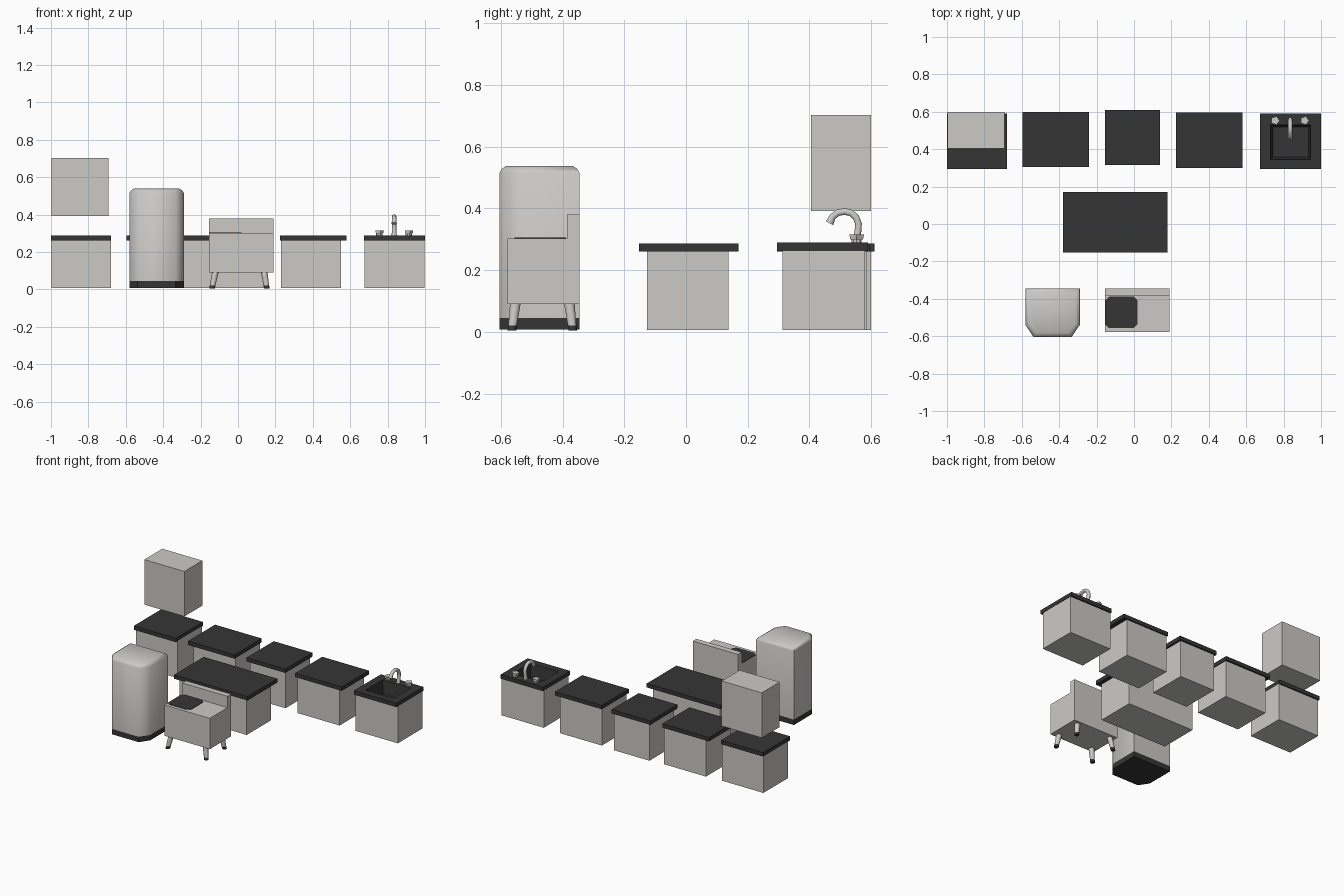
import bpy, bmesh, math
from mathutils import Vector

if "Cube" in bpy.data.objects:
    bpy.data.objects.remove(bpy.data.objects["Cube"])


def material(name, rgb):
    m = bpy.data.materials.new(name)
    m.diffuse_color = (*rgb, 1)
    m.use_nodes = True
    m.node_tree.nodes["Principled BSDF"].inputs["Base Color"].default_value = m.diffuse_color
    return m


LIGHT = material("warm light grey", (0.60, 0.59, 0.56))
DARK = material("charcoal", (0.036, 0.036, 0.036))


def loft(name, rings, mat, smooth=None, cap_start=True, cap_end=True):
    """Skin a list of equal-length point rings."""
    bm = bmesh.new()
    vs = [[bm.verts.new(p) for p in r] for r in rings]
    n = len(vs[0])
    for a, b in zip(vs, vs[1:]):
        for i in range(n):
            j = (i + 1) % n
            bm.faces.new((a[i], a[j], b[j], b[i]))
    if cap_start:
        bm.faces.new(vs[0][::-1])
    if cap_end:
        bm.faces.new(vs[-1])
    bmesh.ops.recalc_face_normals(bm, faces=bm.faces)
    me = bpy.data.meshes.new(name)
    bm.to_mesh(me)
    bm.free()
    me.materials.append(mat)
    ob = bpy.data.objects.new(name, me)
    bpy.context.collection.objects.link(ob)
    if smooth:
        bpy.ops.object.select_all(action='DESELECT')
        ob.select_set(True)
        bpy.context.view_layer.objects.active = ob
        bpy.ops.object.shade_smooth_by_angle(angle=math.radians(smooth))
    return ob


def rect(x0, x1, y0, y1, z):
    return [(x0, y0, z), (x1, y0, z), (x1, y1, z), (x0, y1, z)]


def box(name, x0, x1, y0, y1, z0, z1, mat, **kw):
    return loft(name, [rect(x0, x1, y0, y1, z0), rect(x0, x1, y0, y1, z1)], mat, **kw)


def ring(c, r, t=(0, 0, 1), n=10, star=1.0):
    """Circle around c facing along t (t lies in the yz plane)."""
    x = Vector((1, 0, 0))
    u = Vector(t).normalized().cross(x)
    return [Vector(c) + r * (star if i % 2 else 1) *
            (math.cos(math.tau * i / n) * x + math.sin(math.tau * i / n) * u)
            for i in range(n)]


# Base cabinets with worktops: top rectangle, then body rectangle
cabinets = {
    "left_cabinet": ((-1.0, -0.68, 0.295, 0.59), (-0.997, -0.68, 0.313, 0.582)),
    "inner_left_cabinet": ((-0.595, -0.24, 0.305, 0.60), (-0.565, -0.245, 0.325, 0.59)),
    "middle_cabinet": ((-0.155, 0.14, 0.315, 0.61), (-0.142, 0.127, 0.335, 0.60)),
    "inner_right_cabinet": ((0.225, 0.58, 0.30, 0.595), (0.23, 0.55, 0.32, 0.587)),
    "island": ((-0.38, 0.18, -0.153, 0.17), (-0.355, 0.155, -0.127, 0.138)),
}
for name, (top, body) in cabinets.items():
    box(name + "_body", *body, 0.006, 0.262, LIGHT)
    box(name + "_worktop", *top, 0.26, 0.287, DARK)

# Wall cabinet
box("wall_cabinet", -0.997, -0.692, 0.405, 0.60, 0.392, 0.702, LIGHT)

# Sink cabinet: open body, worktop with sunken basin
sink_body = (0.677, 0.998, 0.313, 0.58)
box("sink_cabinet_body", *sink_body, 0.006, 0.262, LIGHT, cap_end=False)
sink_top = (0.675, 1.0, 0.295, 0.59)
loft("sink_worktop", [
    rect(*sink_body, 0.262), rect(*sink_top, 0.262), rect(*sink_top, 0.289),
    rect(0.73, 0.945, 0.345, 0.53, 0.289), rect(0.742, 0.933, 0.357, 0.518, 0.20),
], DARK, cap_start=False)

# Faucet: curved spout
path = [Vector((0.835, y, z)) for y, z in (
    (0.551, 0.286), (0.557, 0.325), (0.559, 0.35), (0.551, 0.371), (0.535, 0.385),
    (0.514, 0.390), (0.492, 0.386), (0.475, 0.373), (0.465, 0.352))]
rings = []
for i, p in enumerate(path):
    t = path[min(i + 1, len(path) - 1)] - path[max(i - 1, 0)]
    rings.append(ring(p, 0.014 if i in (0, len(path) - 1) else 0.0115, t))
loft("faucet_spout", rings, LIGHT, smooth=50)

# Faucet: star-shaped handles
for side, x in (("left", 0.755), ("right", 0.912)):
    loft(side + "_tap_handle", [
        ring((x, 0.553, 0.287), 0.017),
        ring((x, 0.553, 0.297), 0.017),
        ring((x, 0.553, 0.301), 0.022, star=0.8),
        ring((x, 0.553, 0.315), 0.025, star=0.75),
    ], LIGHT)

# Fridge: chamfered front corners, softened top, dark plinth
outline = [(-0.29, -0.345), (-0.58, -0.345), (-0.58, -0.54),
           (-0.537, -0.604), (-0.333, -0.604), (-0.29, -0.54)]


def fridge_ring(z, inset=0.0):
    cx, cy, hx, hy = -0.435, -0.4745, 0.145, 0.13
    return [(cx + (x - cx) * (1 - inset / hx), cy + (y - cy) * (1 - inset / hy), z)
            for x, y in outline]


loft("fridge_body", [fridge_ring(0.045), fridge_ring(0.515),
                     fridge_ring(0.528, 0.007), fridge_ring(0.538, 0.022)], LIGHT, smooth=62)
loft("fridge_plinth", [fridge_ring(0.008), fridge_ring(0.045)], DARK)

# Stove: body, back panel and cooking plate
box("stove_body", -0.155, 0.19, -0.578, -0.345, 0.09, 0.302, LIGHT)
box("stove_back_panel", -0.155, 0.19, -0.385, -0.345, 0.302, 0.38, LIGHT)
px0, px1, py0, py1, c = -0.154, 0.02, -0.556, -0.388, 0.02
plate = [(px0 + c, py0), (px1 - c, py0), (px1, py0 + c), (px1, py1 - c),
         (px1 - c, py1), (px0 + c, py1), (px0, py1 - c), (px0, py0 + c)]
loft("cooking_plate", [[(x, y, z) for x, y in plate] for z in (0.301, 0.305)], DARK)

# Stove legs: splayed and tapered with dark feet
for fb, y_top, y_foot in (("front", -0.553, -0.564), ("back", -0.378, -0.367)):
    for lr, x_top, x_foot in (("left", -0.121, -0.139), ("right", 0.140, 0.154)):
        top = Vector((x_top, y_top, 0.092))
        foot = Vector((x_foot, y_foot, 0.004))
        mid = foot.lerp(top, 0.18)
        loft(f"{fb}_{lr}_leg", [ring(mid, 0.0145), ring(top, 0.018)], LIGHT, smooth=50)
        loft(f"{fb}_{lr}_foot", [ring(foot, 0.0145), ring(mid, 0.0155)], DARK, smooth=50)
